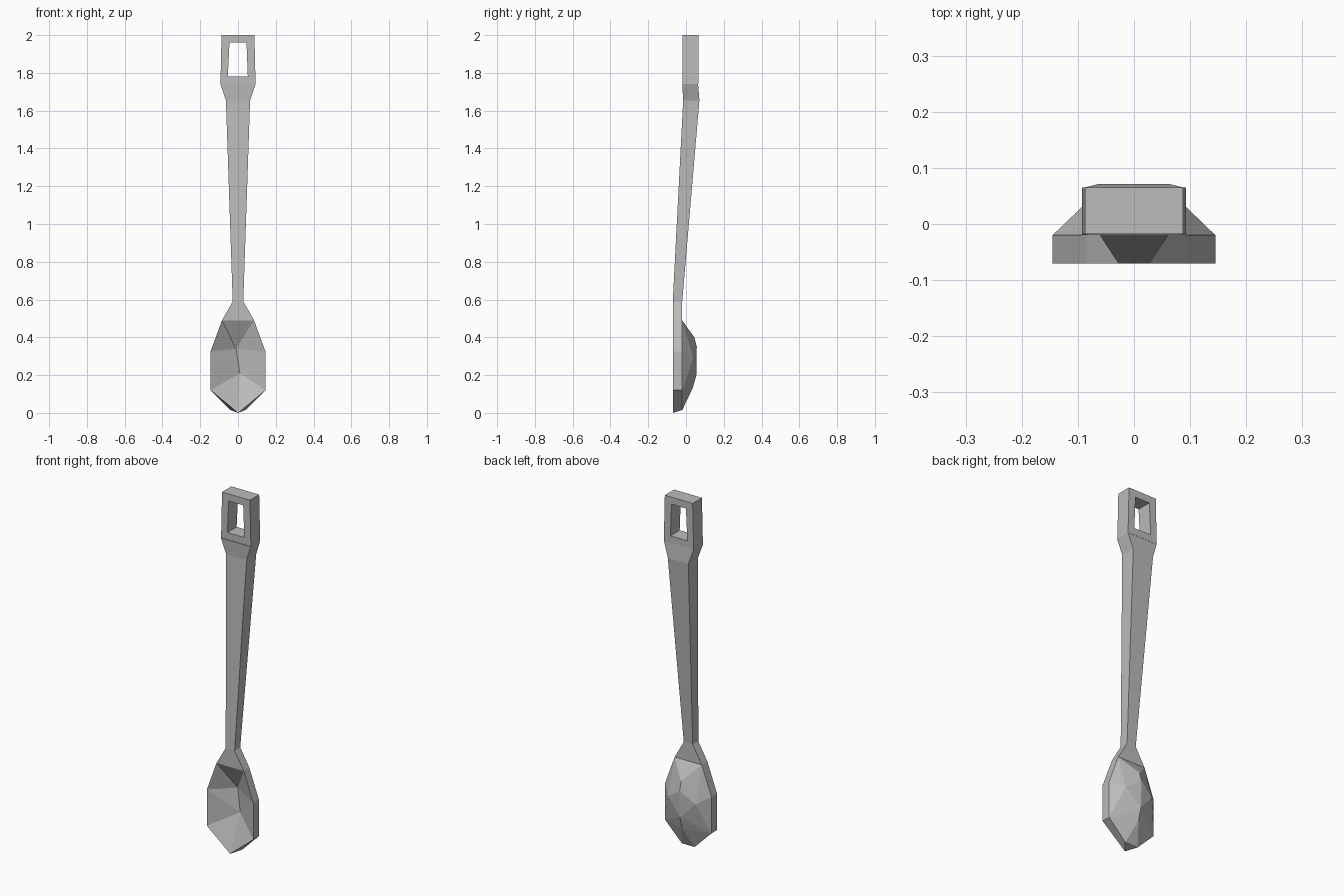
import bpy, bmesh

if "Cube" in bpy.data.objects:
    bpy.data.objects.remove(bpy.data.objects["Cube"], do_unlink=True)

GREY = (0.5, 0.5, 0.5, 1)
metal = bpy.data.materials.new("grey metal")
metal.use_nodes = True
metal.diffuse_color = GREY
metal.node_tree.nodes["Principled BSDF"].inputs["Base Color"].default_value = GREY


def finish(name, bm):
    bmesh.ops.remove_doubles(bm, verts=bm.verts, dist=0.0005)
    bmesh.ops.recalc_face_normals(bm, faces=bm.faces)
    mesh = bpy.data.meshes.new(name)
    bm.to_mesh(mesh)
    bm.free()
    mesh.materials.append(metal)
    obj = bpy.data.objects.new(name, mesh)
    bpy.context.collection.objects.link(obj)
    return obj


def face(bm, *points):
    bm.faces.new([bm.verts.new(p) for p in points])


def strip(bm, a, b, closed=True):
    """Quads between two matching point rows."""
    n = len(a)
    for i in range(n if closed else n - 1):
        j = (i + 1) % n
        face(bm, a[i], a[j], b[j], b[i])


def section(z, half, front, back):
    return [(-half, front, z), (half, front, z), (half, back, z), (-half, back, z)]


# Handle: rectangular sections from the hanging loop down to the bowl
stations = [(1.74, 0.093, -0.02, 0.064), (1.655, 0.064, -0.015, 0.071),
            (0.59, 0.028, -0.07, -0.02), (0.49, 0.085, -0.07, -0.02)]
rings = [section(*s) for s in stations]
bm = bmesh.new()
for upper, lower in zip(rings, rings[1:]):
    strip(bm, upper, lower)
finish("handle", bm)

# Hanging loop: a frame around a tapered window
outer = [(-0.093, 1.74), (0.093, 1.74), (0.087, 2.0), (-0.087, 2.0)]
inner = [(-0.054, 1.78), (0.052, 1.78), (0.045, 1.96), (-0.045, 1.96)]
FRONT, BACK = -0.018, 0.065


def at(outline, y):
    return [(x, y, z) for x, z in outline]


bm = bmesh.new()
strip(bm, at(outer, FRONT), at(inner, FRONT))
strip(bm, at(inner, FRONT), at(inner, BACK))
strip(bm, at(inner, BACK), at(outer, BACK))
strip(bm, at(outer, BACK), at(outer, FRONT))
finish("hanging_loop", bm)

# Bowl rim: mirrored outline, narrowing to a point at the front
half = [(0.085, 0.49), (0.145, 0.325), (0.145, 0.12)]
mirrored = [(-x, z) for x, z in reversed(half)]
front_rim = at(half + [(0, 0.0), (0, 0.0)] + mirrored, -0.07)
back_rim = at(half + [(0.04, 0.015), (-0.04, 0.015)] + mirrored, -0.02)
bm = bmesh.new()
for i in range(len(front_rim) - 1):
    a, b, c, d = front_rim[i], front_rim[i + 1], back_rim[i + 1], back_rim[i]
    if a == b:
        face(bm, a, c, d)
    else:
        face(bm, a, b, c, d)

# Hollow of the bowl: facets down to a short crease
high, low = (-0.01, 0.012, 0.34), (0.01, 0.005, 0.21)
tr, ur, dr, tip, _, dl, ul, tl = front_rim
for points in [(tl, tr, high), (tr, ur, high), (ur, low, high), (ur, dr, low),
               (dr, tip, low), (tip, dl, low), (dl, ul, low), (ul, high, low),
               (ul, tl, high)]:
    face(bm, *points)
finish("bowl_front", bm)

# Rounded back of the bowl: faceted shell open towards the hollow
bulge = [(0, 0.044, 0.4), (0, 0.057, 0.35), (0, 0.055, 0.2), (0, 0.035, 0.13),
         (0.085, 0.038, 0.29), (-0.085, 0.038, 0.29)]
bm = bmesh.new()
for p in back_rim + bulge:
    bm.verts.new(p)
bmesh.ops.convex_hull(bm, input=bm.verts)
lid = [f for f in bm.faces if all(v.co.y < -0.019 for v in f.verts)]
bmesh.ops.delete(bm, geom=lid, context='FACES')
shell = finish("bowl_back", bm)
# Point the open shell's faces outwards
for poly in shell.data.polygons:
    if poly.normal.y < 0:
        poly.flip()
